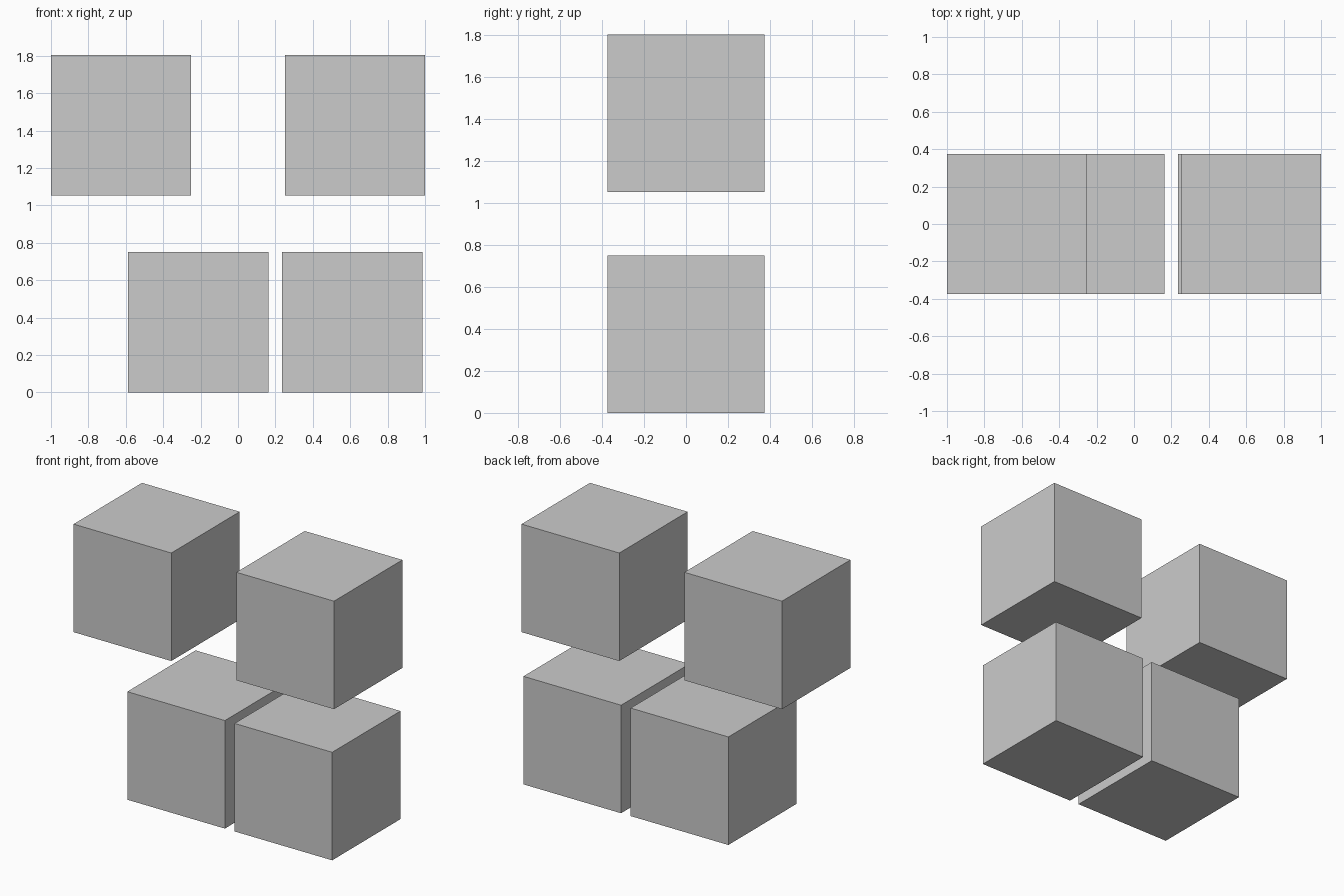
import bpy

if "Cube" in bpy.data.objects:
    bpy.data.objects.remove(bpy.data.objects["Cube"])

SIDE = 0.75


def block(name, x, z):
    """Cube with its left edge at x and its underside at z."""
    bpy.ops.mesh.primitive_cube_add(size=1, location=(0, 0, 0))
    ob = bpy.context.object
    ob.name = name
    ob.scale = (SIDE, SIDE, SIDE)
    ob.location = (x + SIDE / 2, 0, z + SIDE / 2)
    bpy.ops.object.transform_apply(location=False, rotation=False, scale=True)


# Upper pair, mirrored about the centre
for side, x in (("left", -1.0), ("right", 0.25)):
    block(f"upper_block_{side}", x, 1.053)

# Lower pair, close together and shifted to the right
for side, x in (("left", -0.588), ("right", 0.236)):
    block(f"lower_block_{side}", x, 0.0)
